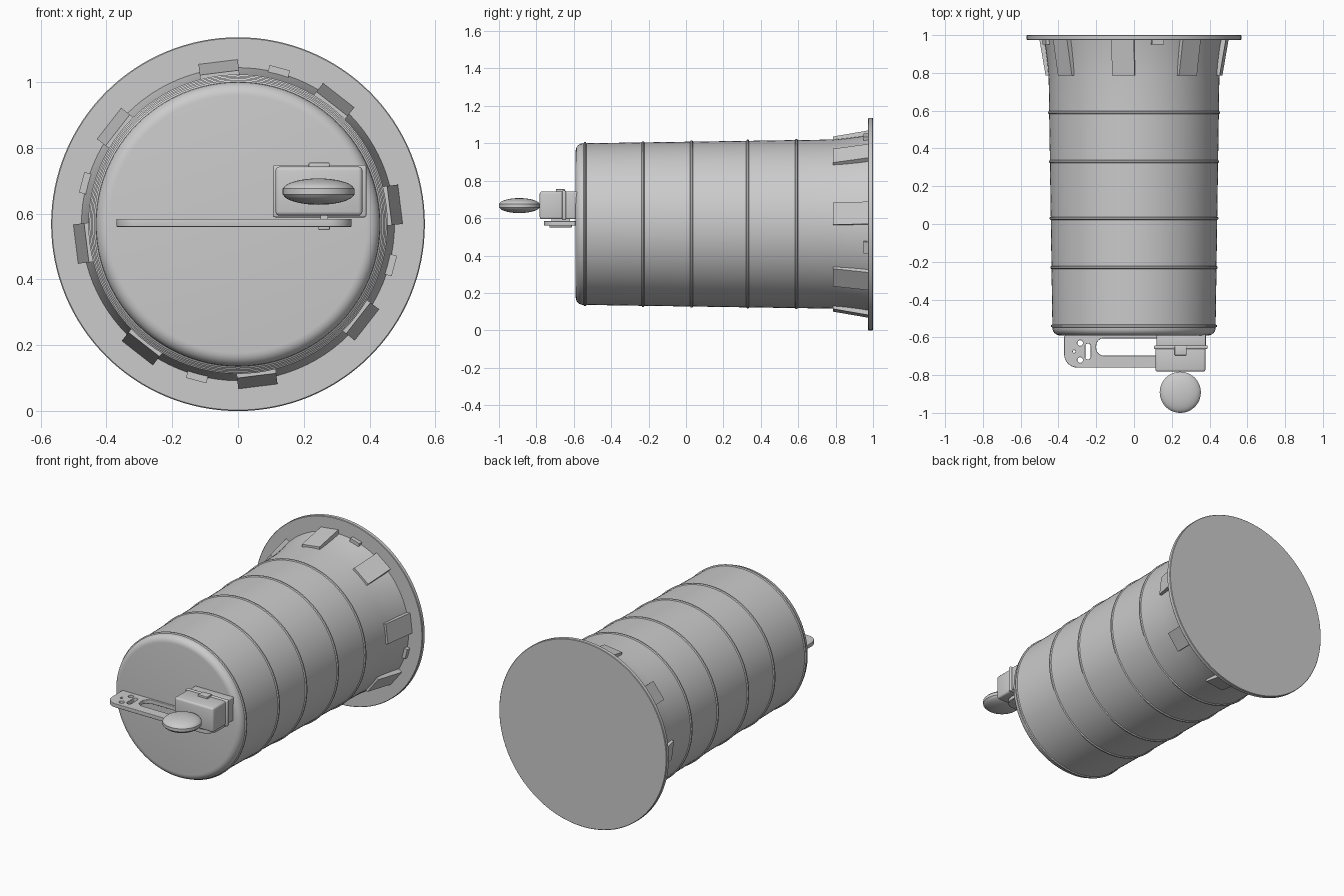
import bpy, bmesh, math
from mathutils import Matrix, Vector

if "Cube" in bpy.data.objects:
    bpy.data.objects.remove(bpy.data.objects["Cube"], do_unlink=True)

GREY = (0.6, 0.6, 0.6, 1)
grey = bpy.data.materials.new("plain grey")
grey.use_nodes = True
grey.diffuse_color = GREY
grey.node_tree.nodes["Principled BSDF"].inputs["Base Color"].default_value = GREY

R = 0.568  # flange radius, also the height of the main axis


def finish(obj, angle=30):
    obj.data.materials.clear()
    obj.data.materials.append(grey)
    bpy.ops.object.select_all(action='DESELECT')
    obj.select_set(True)
    bpy.context.view_layer.objects.active = obj
    bpy.ops.object.shade_smooth_by_angle(angle=math.radians(angle))
    return obj


def from_bmesh(name, bm):
    bmesh.ops.recalc_face_normals(bm, faces=bm.faces)
    mesh = bpy.data.meshes.new(name)
    bm.to_mesh(mesh)
    bm.free()
    obj = bpy.data.objects.new(name, mesh)
    bpy.context.collection.objects.link(obj)
    return finish(obj)


def lathe(name, profile, centre, axis, steps=96):
    """Spin (radius, distance along axis) points around the axis."""
    bm = bmesh.new()
    axis = Vector(axis)
    verts = [bm.verts.new(Vector((r, 0, 0)) + axis * d) for r, d in profile]
    edges = [bm.edges.new(pair) for pair in zip(verts, verts[1:])]
    bmesh.ops.spin(bm, geom=verts + edges, cent=(0, 0, 0), axis=axis,
                   angle=math.tau, steps=steps)
    bmesh.ops.remove_doubles(bm, verts=bm.verts, dist=0.0001)
    bmesh.ops.translate(bm, verts=bm.verts, vec=centre)
    return from_bmesh(name, bm)


def box(name, low, high, bevel=0.0):
    low, high = Vector(low), Vector(high)
    bm = bmesh.new()
    bmesh.ops.create_cube(bm, size=1)
    for v in bm.verts:
        v.co = [low[i] + (v.co[i] + 0.5) * (high[i] - low[i]) for i in range(3)]
    if bevel:
        bmesh.ops.bevel(bm, geom=bm.edges[:], offset=bevel, segments=3,
                        profile=0.5, affect='EDGES')
    return from_bmesh(name, bm)


def tab(name, degrees, half_width, front, inner, r_front, r_back):
    """Sloped block on the flare, leaning out towards the flange."""
    bm = bmesh.new()
    bmesh.ops.create_cube(bm, size=2)
    for v in bm.verts:
        at_front = v.co.y < 0
        outer = r_front if at_front else r_back
        v.co = (outer if v.co.x > 0 else inner,
                front if at_front else 0.975, v.co.z * half_width)
    bm.transform(Matrix.Translation((0, 0, R)) @
                 Matrix.Rotation(-math.radians(degrees), 4, 'Y'))
    return from_bmesh(name, bm)


def rounded_outline(x0, x1, y0, y1, radii, n=8):
    """Corner radii run counter-clockwise from the low corner."""
    points = []
    signs = [(-1, -1), (1, -1), (1, 1), (-1, 1)]
    for k, ((sx, sy), r) in enumerate(zip(signs, radii)):
        cx = x0 + r if sx < 0 else x1 - r
        cy = y0 + r if sy < 0 else y1 - r
        for i in range(n + 1):
            a = math.pi + (k + i / n) * math.pi / 2
            points.append((cx + r * math.cos(a), cy + r * math.sin(a)))
    return points


def plate(name, outlines, z, half_thickness):
    curve = bpy.data.curves.new(name, 'CURVE')
    curve.dimensions = '2D'
    curve.fill_mode = 'BOTH'
    curve.extrude = half_thickness - 0.003
    curve.bevel_depth = 0.003
    curve.offset = -0.003
    for points in outlines:
        spline = curve.splines.new('POLY')
        spline.points.add(len(points) - 1)
        for p, (x, y) in zip(spline.points, points):
            p.co = (x, y, 0, 1)
        spline.use_cyclic_u = True
    obj = bpy.data.objects.new(name, curve)
    obj.location.z = z
    bpy.context.collection.objects.link(obj)
    bpy.ops.object.select_all(action='DESELECT')
    obj.select_set(True)
    bpy.context.view_layer.objects.active = obj
    bpy.ops.object.convert(target='MESH')
    return finish(bpy.context.object)


# Tapered body: rounded front end, thin ribs, flared rear
def body_radius(y):
    return 0.432 + 0.02 * (y + 0.55) / 1.33


profile = [(0, -0.59)]
for i in range(7):
    a = i / 6 * math.pi / 2
    profile.append((0.392 + 0.04 * math.sin(a), -0.55 - 0.04 * math.cos(a)))
for y in (-0.54, -0.23, 0.03, 0.33, 0.59):
    r = body_radius(y)
    profile += [(r, y - 0.008), (r + 0.006, y - 0.004),
                (r + 0.006, y + 0.004), (r, y + 0.008)]
profile += [(0.452, 0.78), (0.458, 0.85), (0.468, 0.93), (0.476, 0.975)]
lathe("body", profile, (0, 0, R), (0, 1, 0))

# Flat round flange at the back
lathe("flange", [(0, 0.974), (R - 0.003, 0.974), (R, 0.977), (R, 0.997),
                 (R - 0.003, 1), (0, 1)], (0, 0, R), (0, 1, 0), 128)

# Wide tabs and small catches around the flare
for i in range(8):
    tab(f"wide_tab_{i + 1}", 7 + 45 * i, 0.06, 0.785, 0.43, 0.464, 0.497)
for i in range(4):
    tab(f"small_catch_{i + 1}", 75 + 90 * i, 0.032, 0.95, 0.45, 0.492, 0.492)

# Housing on the front end, with seam lip and latch
box("housing_base", (0.12, -0.66, 0.595), (0.38, -0.58, 0.742), 0.008)
box("housing_lip", (0.106, -0.662, 0.589), (0.39, -0.642, 0.748), 0.006)
box("housing_cover", (0.114, -0.782, 0.594), (0.378, -0.65, 0.743), 0.012)
box("latch", (0.215, -0.695, 0.73), (0.278, -0.648, 0.755), 0.003)

# Lens-shaped float disc with a narrow rim
lens = [(0.108 * math.sin(t), -0.006 - 0.034 * math.cos(t))
        for t in [i / 10 * math.pi / 2 * 0.9 for i in range(11)]]
lens.append((0.109, -0.009))
lens += [(r, -d) for r, d in reversed(lens)]
lathe("float_disc", lens, (0.245, -0.891, 0.667), (0, 0, 1), 48)

# Slotted bracket arm with fixing holes
round_hole = [(-0.285, -0.63, 0.015), (-0.285, -0.72, 0.015), (-0.317, -0.675, 0.007)]
outlines = [
    rounded_outline(-0.37, 0.345, -0.76, -0.59, (0.07, 0.07, 0.01, 0.01)),
    rounded_outline(-0.2, 0.2, -0.697, -0.605, [0.04] * 4),
    rounded_outline(-0.258, -0.23, -0.717, -0.633, [0.0135] * 4),
]
outlines += [rounded_outline(x - r, x + r, y - r, y + r, [r * 0.99] * 4, 4)
             for x, y, r in round_hole]
plate("bracket_arm", outlines, 0.572, 0.012)

# Pivot under the housing
box("pivot_lug", (0.245, -0.73, 0.55), (0.279, -0.61, 0.565), 0.004)
box("pivot_spacer", (0.25, -0.72, 0.575), (0.274, -0.62, 0.6))
